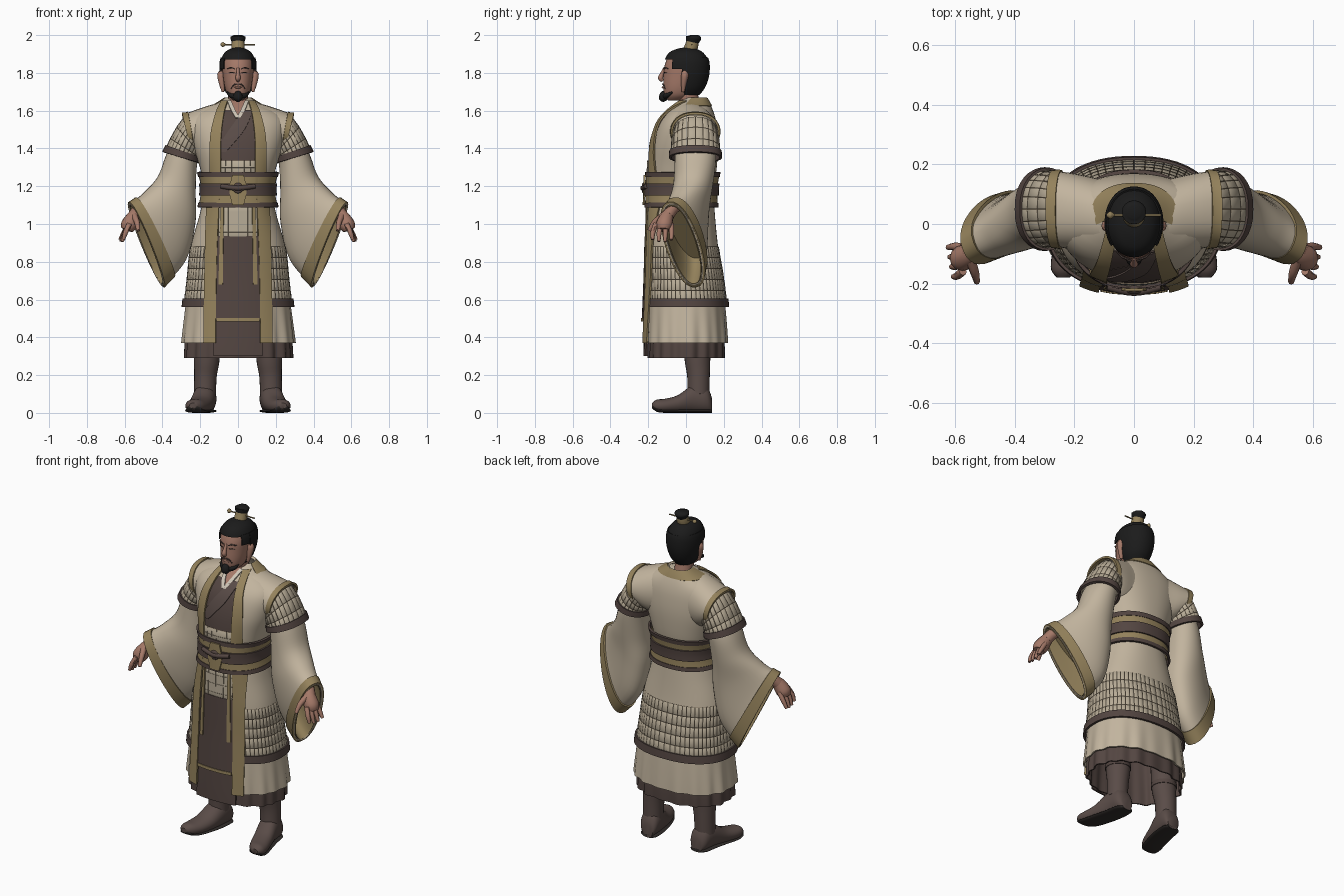
import bpy, bmesh, math
from mathutils import Vector

if "Cube" in bpy.data.objects:
    bpy.data.objects.remove(bpy.data.objects["Cube"])


def material(name, *rgb):
    m = bpy.data.materials.new(name)
    col = [(c / 255) ** 2.2 for c in rgb] + [1]
    m.use_nodes = True
    m.diffuse_color = col
    bsdf = m.node_tree.nodes["Principled BSDF"]
    bsdf.inputs["Base Color"].default_value = col
    bsdf.inputs["Roughness"].default_value = 0.9
    return m


CREAM = material("cream cloth", 193, 179, 157)
GOLD = material("gold trim", 147, 129, 92)
BROWN = material("dark brown cloth", 84, 71, 67)
SKIN = material("skin", 163, 120, 104)
HAIR = material("black hair", 33, 33, 33)
PLATE = material("pale armour", 182, 170, 149)
SEAM = material("armour seam", 124, 111, 93)
BOOT = material("boot leather", 90, 77, 73)
WHITE = material("white collar", 204, 195, 180)
SOLE = material("dark sole", 52, 48, 46)


def spline(rows, k):
    """Smooth resampling of control rows, k steps per span."""
    out = []
    for i in range(len(rows) - 1):
        a, b, c, d = (rows[max(0, min(len(rows) - 1, i + j))] for j in (-1, 0, 1, 2))
        for t in (j / k for j in range(k)):
            out.append(tuple(q + t * ((r - p) / 2 + t * (p - 2.5 * q + 2 * r - s / 2
                             + t * (1.5 * (q - r) + (s - p) / 2)))
                             for p, q, r, s in zip(a, b, c, d)))
    return out + [tuple(rows[-1])]


def skin_rows(name, rows, mat, closed=True, caps=False, thick=0.0, tiles=False):
    """Mesh from rows of points; optional end caps, thickness and inset tiles."""
    bm = bmesh.new()
    vs = [[bm.verts.new(p) for p in r] for r in rows]
    n = len(rows[0])
    for r0, r1 in zip(vs, vs[1:]):
        for i in range(n if closed else n - 1):
            j = (i + 1) % n
            bm.faces.new((r0[i], r0[j], r1[j], r1[i]))
    if caps:
        bm.faces.new(vs[0])
        bm.faces.new(vs[-1])
    bmesh.ops.recalc_face_normals(bm, faces=bm.faces[:])
    if tiles:
        rim = bmesh.ops.inset_individual(bm, faces=bm.faces[:], thickness=0.003, depth=0.002)
        for f in rim["faces"]:
            f.material_index = 1
    for f in bm.faces:
        f.smooth = True
    me = bpy.data.meshes.new(name)
    bm.to_mesh(me)
    bm.free()
    me.materials.append(mat)
    if tiles:
        me.materials.append(SEAM)
    ob = bpy.data.objects.new(name, me)
    bpy.context.collection.objects.link(ob)
    if thick:
        mod = ob.modifiers.new("thickness", 'SOLIDIFY')
        mod.thickness, mod.offset = thick, 0
    split = ob.modifiers.new("sharp edges", 'EDGE_SPLIT')
    split.split_angle = math.radians(45)
    return ob


def shell(name, prof, mat, off=0, n=72, arc=(0, 360), e=2.3, fold=0, **kw):
    """Upright shell from rows of (z, half width, front y, back y)."""
    full = arc[1] - arc[0] == 360
    rows = []
    for k, (z, rx, yf, yb) in enumerate(prof):
        row, grow = [], fold * k / (len(prof) - 1)
        for i in range(n):
            a = math.radians(arc[0] + (arc[1] - arc[0]) * i / (n if full else n - 1))
            c, s = math.cos(a), math.sin(a)
            g = 1 + grow * (math.sin(18 * a) + 0.6 * math.sin(11 * a + 1))
            row.append((math.copysign(abs(c) ** (2 / e), c) * (rx + off) * g,
                        (yf + yb) / 2 + math.copysign(abs(s) ** (2 / e), s) * ((yb - yf) / 2 + off) * g, z))
        rows.append(row)
    return skin_rows(name, rows, mat, closed=full, **kw)


def limb(name, pts, mat, n=12, k=4):
    """Round tapered tube through (x, y, z, radius) points."""
    pts = spline(pts, k)
    P = [Vector(p[:3]) for p in pts]
    axis = P[-1] - P[0]
    ref = Vector((1, 0, 0)) if abs(axis.x) < 0.8 * axis.length else Vector((0, 1, 0))
    rows = []
    for i, p in enumerate(P):
        t = P[min(i + 1, len(P) - 1)] - P[max(i - 1, 0)]
        v = t.cross(ref).normalized()
        u = v.cross(t).normalized()
        rows.append([p + pts[i][3] * (u * math.cos(a) + v * math.sin(a))
                     for a in (2 * math.pi * j / n for j in range(n))])
    return skin_rows(name, rows, mat, caps=True)


def sleeve(name, rings, mat, side, off=0, n=32, across=(0, 1, 0), **kw):
    """Tube whose rings are (top point, bottom point, half breadth)."""
    rows = []
    for r in rings:
        p, q = Vector(r[:3]), Vector(r[3:6])
        c, u = (p + q) / 2, (p - q) / 2
        d = u.normalized()
        v = Vector(across)
        v = (v - v.dot(d) * d).normalized() * (r[6] + off)
        u = u + d * off
        ring = [c + u * math.cos(a) + v * math.copysign(abs(math.sin(a)) ** .85, math.sin(a))
                for a in (2 * math.pi * j / n for j in range(n))]
        rows.append([(x * side, y, z) for x, y, z in ring])
    return skin_rows(name, rows, mat, **kw)


# Shared robe silhouette from collar to hem
BODY = spline([(1.665, .065, .0, .105), (1.63, .12, -.05, .125), (1.58, .22, -.105, .145),
               (1.52, .25, -.145, .158), (1.42, .235, -.175, .165), (1.3, .197, -.187, .158),
               (1.18, .172, -.19, .142), (1.05, .198, -.194, .148), (.88, .245, -.198, .165),
               (.72, .262, -.202, .192), (.57, .28, -.208, .21), (.37, .302, -.216, .225),
               (.28, .305, -.218, .225)], 8)


def body_at(z):
    for a, b in zip(BODY, BODY[1:]):
        if b[0] <= z <= a[0]:
            t = (a[0] - z) / (a[0] - b[0])
            return tuple(p + (q - p) * t for p, q in zip(a, b))
    return BODY[0] if z > 1 else BODY[-1]


def band(name, top, bottom, mat, off=0, rows=6, **kw):
    prof = [body_at(top + (bottom - top) * i / rows) for i in range(rows + 1)]
    return shell(name, prof, mat, off, **kw)


def panel(name, ctrl, mat, off=.012, nx=6, nz=5, mirror=False, tiles=False):
    """Cloth plate lying on the robe front, from (z, x start, x end) rows."""
    rows = []
    for z, xa, xb in spline(ctrl, nz):
        _, rx, yf, yb = body_at(z)
        row = []
        for i in range(nx + 1):
            x = xa + (xb - xa) * i / nx
            q = min(abs(x) / rx, .97)
            row.append((x, (yf + yb) / 2 - (yb - yf) / 2 * (1 - q ** 2.3) ** (1 / 2.3) - off, z))
        rows.append(row)
    for side, pre in ((1, "left_"), (-1, "right_")) if mirror else ((1, ""),):
        skin_rows(pre + name, [[(x * side, y, z) for x, y, z in r] for r in rows], mat,
                  closed=False, thick=.01, tiles=tiles)


# Robe layers, top to bottom
band("upper_robe", 1.665, .85, CREAM, rows=36, thick=.01)
band("armour_skirt", .88, .59, PLATE, .007, rows=5, n=60, tiles=True)
band("armour_skirt_trim", .605, .56, BROWN, .012, rows=3, thick=.012)
band("lower_robe", .64, .37, CREAM, -.006, rows=10, n=144, fold=.016, thick=.008)
band("underskirt", .84, .29, BROWN, -.026, rows=14, n=144, fold=.026, thick=.008)
band("neck_collar", 1.665, 1.622, GOLD, .004, rows=5, arc=(-20, 200), thick=.012)

# Belt of alternating bands
for i, (top, low, mat, off) in enumerate([(1.275, 1.25, BROWN, .022), (1.252, 1.21, GOLD, .018),
                                         (1.215, 1.15, BROWN, .026), (1.155, 1.11, GOLD, .018),
                                         (1.112, 1.088, BROWN, .022)]):
    band(f"belt_band_{i + 1}", top, low, mat, off, rows=3, thick=.012)
panel("belt_front_plate", [(1.26, -.03, .03), (1.18, -.045, .045), (1.1, -.03, .03)], GOLD, .032)
limb("belt_knot", [(0, -.2, 1.19, .03), (0, -.228, 1.19, .028), (0, -.234, 1.19, .012)], BROWN, n=16)
limb("belt_cord", [(-.09, -.211, 1.2, .012), (0, -.228, 1.19, .014), (.09, -.211, 1.2, .012)], BROWN)

# Robe front: chest, lapels, trims and apron
panel("neck_skin", [(1.66, -.04, .04), (1.6, -.03, .03), (1.57, -.01, .01)], SKIN, .006)
panel("chest_inset", [(1.6, .035, .09), (1.56, .005, .1), (1.5, -.09, .1), (1.32, -.1, .1)], BROWN, .009, nx=10)
panel("under_lapel", [(1.6, -.09, -.035), (1.555, -.1, .01), (1.5, -.1, .05)], BROWN, .007, nx=10)
panel("over_lapel", [(1.6, .03, .08), (1.5, -.045, .035), (1.42, -.095, -.03), (1.38, -.1, -.065)],
      BOOT, .015, nx=8)
panel("chest_armour", [(1.335, -.095, .095), (1.26, -.1, .1)], PLATE, .014, nx=6, nz=2, tiles=True)
panel("white_collar", [(1.65, .036, .056), (1.6, .014, .036), (1.56, -.008, .012)], WHITE, .015, mirror=True)
panel("robe_edge_trim", [(1.65, .055, .088), (1.58, .075, .12), (1.45, .09, .147), (1.25, .09, .147),
                         (1.08, .1, .165), (.8, .112, .175), (.37, .118, .182)], GOLD, .022, mirror=True)
panel("waist_armour", [(1.1, -.1, .1), (.92, -.1, .1)], PLATE, .014, nx=4, nz=4, tiles=True)
panel("apron", [(.935, -.115, .115), (.7, -.12, .12), (.49, -.12, .12)], BROWN, .018)
panel("apron_hem", [(.502, -.112, .112), (.484, -.112, .112)], GOLD, .022)
panel("apron_underlay", [(.5, -.13, .13), (.3, -.13, .13)], BROWN, .003)
panel("hanging_ribbon", [(1.1, .075, .09), (.68, .08, .103)], GOLD, .023, mirror=True)

# Arms, hands and boots on both sides
SLEEVE = spline([(.285, .05, 1.53, .20, .05, 1.38, .10), (.37, .05, 1.38, .22, .05, 1.32, .105),
                 (.42, .025, 1.25, .23, .05, 1.17, .10), (.49, -.03, 1.165, .235, .06, 1.0, .095),
                 (.54, -.065, 1.125, .285, .065, .81, .09), (.57, -.085, 1.105, .40, .05, .675, .085)], 6)
CUFF = [SLEEVE[-8][:3] + SLEEVE[-4][3:], SLEEVE[-4][:3] + SLEEVE[-2][3:], SLEEVE[-1]]
VEST = spline([(.0, .015, 1.64, .0, .015, 1.33, .12), (.11, .025, 1.633, .1, .025, 1.34, .12),
               (.2, .04, 1.607, .185, .04, 1.36, .123), (.275, .05, 1.58, .235, .05, 1.40, .122)], 4)
PAULDRON = [(.282, .05, 1.565, .19, .05, 1.40, .112), (.322, .05, 1.51, .2, .05, 1.375, .122),
            (.355, .05, 1.45, .207, .05, 1.355, .125), (.38, .05, 1.395, .212, .05, 1.335, .127)]
CAP_TRIM = [(.37, .05, 1.413, .21, .05, 1.357, .124), (.387, .05, 1.378, .212, .05, 1.325, .126)]
FOOT = spline([(.165, .137, .08, .165, .137, 0, .035), (.17, .11, .14, .17, .115, 0, .055),
               (.178, .04, .15, .178, .04, 0, .06), (.197, -.04, .095, .197, -.04, 0, .061),
               (.218, -.11, .075, .218, -.11, 0, .058), (.232, -.155, .07, .232, -.155, .006, .045),
               (.238, -.18, .052, .238, -.18, .025, .02)], 3)
OPEN = (.3, 1, 0)
for s, pre in ((1, "left_"), (-1, "right_")):
    sleeve(pre + "vest_shoulder", VEST, CREAM, s, thick=.01)
    sleeve(pre + "armhole_trim", [VEST[-2], VEST[-1], (.296, .05, 1.58, .25, .05, 1.40, .12)],
           GOLD, s, off=.005, thick=.012)
    sleeve(pre + "shoulder_armour", PAULDRON, PLATE, s, off=.004, n=24, tiles=True)
    sleeve(pre + "shoulder_armour_trim", CAP_TRIM, BROWN, s, off=.008, thick=.014)
    sleeve(pre + "sleeve", SLEEVE, CREAM, s, across=OPEN, thick=.008)
    sleeve(pre + "cuff_trim", CUFF, GOLD, s, off=.008, across=OPEN, thick=.01)
    sleeve(pre + "cuff_lining", SLEEVE[-8:], GOLD, s, off=-.01, across=OPEN, thick=.004)
    sleeve(pre + "sleeve_inside", SLEEVE[-8:-6], GOLD, s, off=-.012, across=OPEN, caps=True)

    def part(name, pts, mat, **kw):
        limb(pre + name, [(x * s, y, z, r) for x, y, z, r in pts], mat, **kw)
    part("wrist", [(.46, -.01, 1.14, .036), (.525, -.07, 1.08, .031), (.55, -.095, 1.045, .033)], SKIN)
    part("palm", [(.535, -.083, 1.068, .026), (.555, -.103, 1.035, .037), (.577, -.115, .995, .043),
                  (.588, -.118, .968, .032)], SKIN)
    for i in range(4):
        y, bend = -.078 - .027 * i, abs(i - 1.4)
        part(f"finger_{i + 1}", [(.575, y, 1.0, .014), (.604 - .003 * i, y - .006 * i + .002, .955, .013),
                                 (.625 - .006 * i, y - .006 * i, .902 + .01 * bend, .009)], SKIN, n=8)
    part("thumb", [(.55, -.12, 1.045, .018), (.535, -.165, 1.01, .015), (.528, -.195, .965, .01)], SKIN, n=8)
    part("boot_shaft", [(.163, .058, .5, .072), (.165, .06, .3, .069), (.172, .066, .2, .06),
                        (.175, .066, .1, .058)], BOOT, n=24)
    part("boot_cuff", [(.165, .06, .315, .072), (.165, .06, .29, .072)], BROWN, n=24)
    sleeve(pre + "boot_foot", FOOT, BOOT, s, across=(1, 0, 0), caps=True)
    sleeve(pre + "boot_sole", [(r[0], r[1], r[5] + .02, r[3], r[4], r[5], r[6] + .001) for r in FOOT],
           SOLE, s, n=16, across=(1, 0, 0), caps=True)
    part("ear", [(.082, -.012, 1.81, .012), (.09, -.006, 1.79, .02), (.086, -.012, 1.745, .015),
                 (.078, -.015, 1.7, .008)], SKIN, n=10)
    part("eyebrow", [(.016, -.116, 1.82, .003), (.036, -.113, 1.828, .004), (.058, -.094, 1.822, .002)], BROWN, n=6)
    part("eye", [(.02, -.116, 1.8, .001), (.034, -.113, 1.802, .003), (.05, -.102, 1.8, .001)], SOLE, n=6)
    part("moustache", [(.003, -.125, 1.742, .003), (.022, -.12, 1.737, .004), (.038, -.11, 1.715, .002)],
         BROWN, n=6)
    part("whisker", [(.055, -.07, 1.7, .004), (.04, -.098, 1.682, .012), (.0, -.118, 1.672, .016)], HAIR, n=8)

# Head, face and hair
limb("neck", [(0, .03, 1.56, .06), (0, .02, 1.64, .052), (0, .0, 1.73, .055)], SKIN, n=20)
shell("head", spline([(1.655, .025, -.095, -.02), (1.68, .053, -.113, .03), (1.72, .069, -.12, .06),
                      (1.78, .079, -.119, .09), (1.84, .083, -.113, .1), (1.9, .07, -.085, .085),
                      (1.92, .035, -.04, .05)], 4), SKIN, n=32, e=2.1, caps=True)
limb("nose", [(0, -.114, 1.825, .007), (0, -.127, 1.795, .01), (0, -.134, 1.772, .014),
              (0, -.122, 1.758, .008)], SKIN)
limb("lips", [(-.02, -.116, 1.722, .003), (0, -.123, 1.724, .006), (.02, -.116, 1.722, .003)], SKIN, n=8)
limb("goatee", [(0, -.108, 1.698, .012), (0, -.116, 1.685, .023), (0, -.116, 1.665, .026),
                (0, -.11, 1.65, .01)], HAIR)
hair = spline([(1.685, .05, -.06, .066), (1.72, .073, -.09, .094), (1.77, .088, -.11, .114),
               (1.82, .094, -.116, .121), (1.87, .09, -.112, .116), (1.908, .07, -.088, .09),
               (1.928, .038, -.045, .053), (1.935, .005, -.005, .01)], 5)
shell("hair_crown", [r for r in hair if r[0] > 1.865], HAIR, n=40, e=2.1, caps=True)
shell("hair_back", [r for r in hair if r[0] < 1.88], HAIR, n=40, e=2.1, arc=(-10, 190), thick=.01)
shell("hair_temples", [r for r in hair if 1.81 < r[0] < 1.88], HAIR, n=40, e=2.1, arc=(-38, 218), thick=.006)
limb("topknot_crown", [(0, .022, 1.92, .036), (0, .03, 1.945, .035), (0, .034, 1.965, .033)], GOLD, n=16)
limb("topknot", [(0, .034, 1.955, .03), (0, .037, 1.975, .038), (0, .04, 1.99, .04), (0, .04, 2.0, .022)],
     HAIR, n=16)
limb("hair_pin", [(-.09, .03, 1.95, .004), (.09, .03, 1.95, .004)], GOLD, n=8)
limb("hair_pin_head", [(-.092, .03, 1.95, .004), (-.08, .03, 1.95, .013), (-.066, .03, 1.95, .004)], GOLD, n=8)
